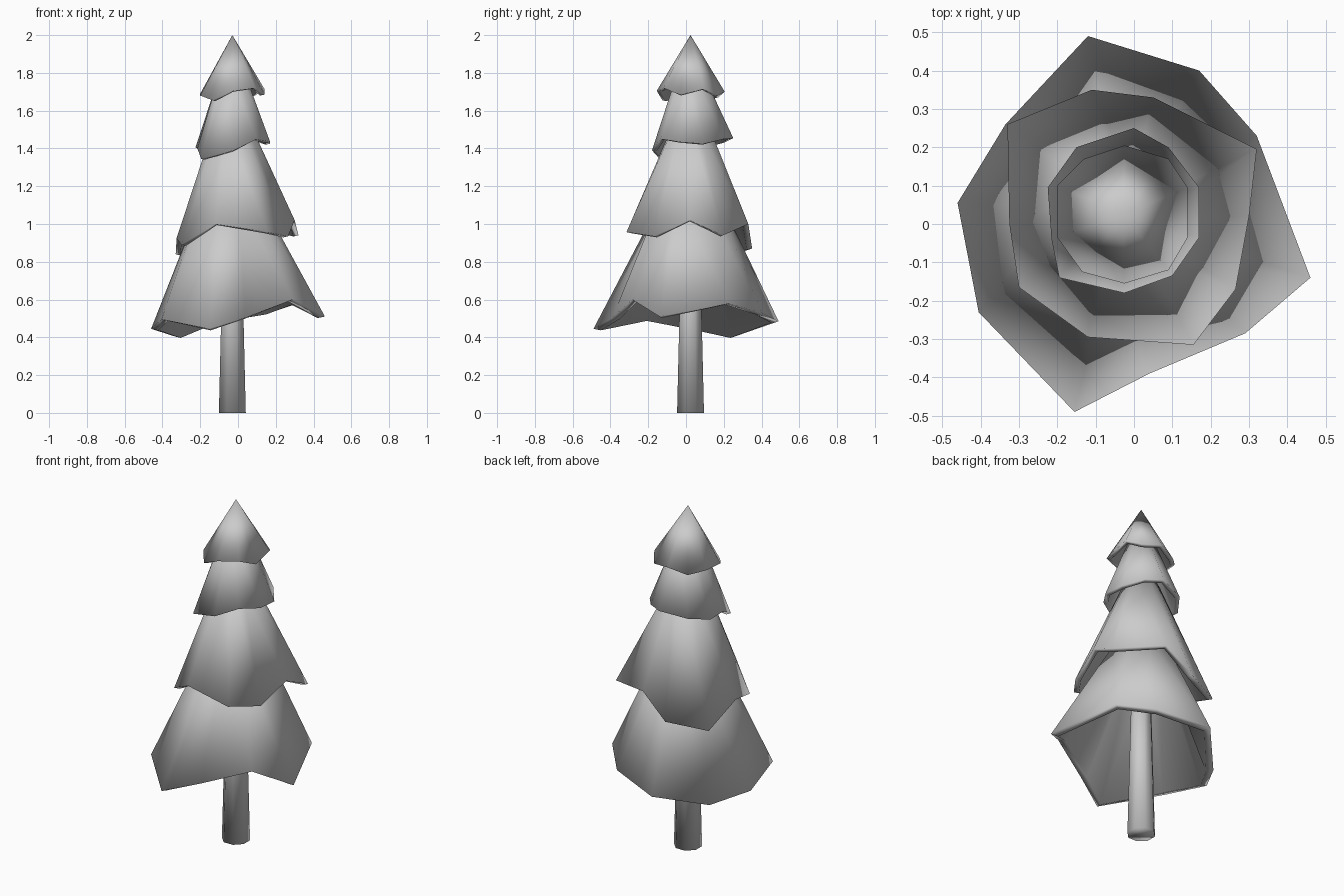
import bpy, bmesh, math
from mathutils import Vector

if "Cube" in bpy.data.objects:
    bpy.data.objects.remove(bpy.data.objects["Cube"])

CX, CY = -0.03, 0.024   # trunk axis


def finish(name, bm):
    bmesh.ops.recalc_face_normals(bm, faces=bm.faces)
    me = bpy.data.meshes.new(name)
    bm.to_mesh(me)
    bm.free()
    me.shade_smooth()
    ob = bpy.data.objects.new(name, me)
    bpy.context.collection.objects.link(ob)
    return ob


def bridge(bm, a, b):
    n = len(a)
    for i in range(n):
        j = (i + 1) % n
        bm.faces.new((a[i], a[j], b[j], b[i]))


def skirt(name, rim, top_r, top_z, wall):
    """Hollow branch tier: ragged rim rising to a small ring (or a point if top_r is 0)."""
    bm = bmesh.new()
    pts = [Vector(p) for p in rim]

    def shell(inset, lift, r, z):
        low, high = [], []
        for p in pts:
            u = Vector((p.x - CX, p.y - CY, 0)).normalized()
            low.append(bm.verts.new(p - u * inset + Vector((0, 0, lift))))
            high.append(Vector((CX + u.x * r, CY + u.y * r, z)))
        if r > 0:
            ring = [bm.verts.new(v) for v in high]
            bridge(bm, low, ring)
            bm.faces.new(ring)
        else:
            tip = bm.verts.new((CX, CY, z))
            for i in range(len(low)):
                bm.faces.new((low[i], low[(i + 1) % len(low)], tip))
        return low

    outer = shell(0, 0, top_r, top_z)
    inner = shell(wall, -0.2 * wall, max(top_r - wall, 0), top_z - wall)
    bridge(bm, outer, inner)    # rim thickness
    return finish(name, bm)


# Trunk: tapered eight-sided post
bm = bmesh.new()
rings = []
for r, z in ((0.077, 0), (0.050, 1.05)):
    rings.append([bm.verts.new((CX + r * math.cos((k + .5) * math.pi / 4),
                                CY + r * math.sin((k + .5) * math.pi / 4), z)) for k in range(8)])
bridge(bm, *rings)
for ring in rings:
    bm.faces.new(ring)
finish("trunk", bm)

# Branch tiers, bottom to top, with ten-point ragged rims
skirt("lower_branches", [
    (-.12, .49, .485), (.17, .40, .53), (.32, .23, .58), (.46, -.14, .51), (.29, -.285, .60),
    (.04, -.39, .505), (-.155, -.49, .445), (-.405, -.23, .495), (-.46, .055, .445),
    (-.335, .26, .405)], 0.165, 1.12, 0.04)
skirt("middle_branches", [
    (-.11, .35, .87), (.05, .33, 1.0), (.32, .195, .94), (.30, .02, 1.02), (.265, -.17, .935),
    (.155, -.315, .957), (-.12, -.295, 1.0), (-.30, -.165, .89), (-.325, 0, .925),
    (-.33, .26, .84)], 0.10, 1.52, 0.03)
skirt("upper_branches", [
    (0, .25, 1.455), (.09, .20, 1.45), (.17, .095, 1.425), (.17, -.035, 1.435), (.10, -.135, 1.45),
    (-.025, -.18, 1.39), (-.195, -.14, 1.345), (-.215, -.04, 1.40), (-.225, .095, 1.405),
    (-.15, .20, 1.43)], 0.08, 1.77, 0.025)
skirt("top_branches", [
    (-.025, .205, 1.70), (.09, .17, 1.68), (.14, .095, 1.715), (.14, -.035, 1.685), (.09, -.12, 1.72),
    (-.025, -.155, 1.705), (-.135, -.125, 1.655), (-.20, -.035, 1.68), (-.20, .10, 1.69),
    (-.13, .17, 1.67)], 0, 2.0, 0.025)
